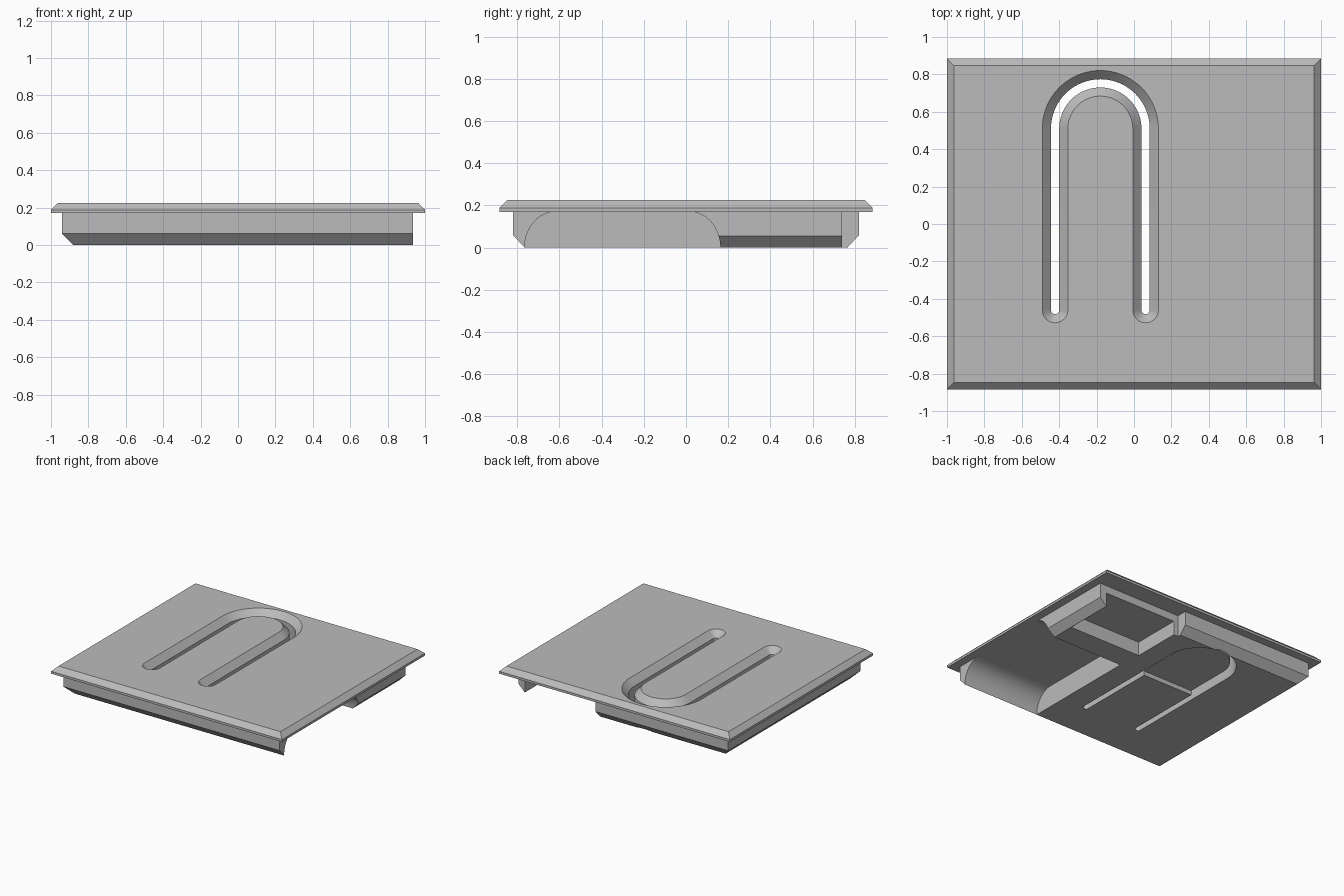
import bpy, bmesh
from math import sin, cos, pi
from mathutils import Vector

cube = bpy.data.objects.get("Cube")
if cube:
    bpy.data.objects.remove(cube)

grey = bpy.data.materials.new("plain grey")
grey.use_nodes = True
COLOUR = (0.5, 0.5, 0.5, 1)
grey.diffuse_color = COLOUR
grey.node_tree.nodes["Principled BSDF"].inputs["Base Color"].default_value = COLOUR


def loft(name, rings):
    """Closed solid through matching rings of points."""
    bm = bmesh.new()
    loops = [[bm.verts.new(p) for p in ring] for ring in rings]
    n = len(loops[0])
    for a, b in zip(loops, loops[1:]):
        for i in range(n):
            j = (i + 1) % n
            bm.faces.new((a[i], a[j], b[j], b[i]))
    bm.faces.new(loops[0])
    bm.faces.new(loops[-1])
    bmesh.ops.recalc_face_normals(bm, faces=bm.faces[:])
    mesh = bpy.data.meshes.new(name)
    bm.to_mesh(mesh)
    bm.free()
    mesh.materials.append(grey)
    obj = bpy.data.objects.new(name, mesh)
    bpy.context.collection.objects.link(obj)
    return obj


def rect(x0, x1, y0, y1, z):
    return [(x0, y0, z), (x1, y0, z), (x1, y1, z), (x0, y1, z)]


def box(name, x0, x1, y0, y1, z0, z1):
    return loft(name, [rect(x0, x1, y0, y1, z) for z in (z0, z1)])


def arc(cx, cy, r, a0, a1, n):
    return [(cx + r * cos(a0 + (a1 - a0) * i / n),
             cy + r * sin(a0 + (a1 - a0) * i / n)) for i in range(n + 1)]


def activate(obj):
    bpy.ops.object.select_all(action='DESELECT')
    obj.select_set(True)
    bpy.context.view_layer.objects.active = obj


def cut(obj, cutter):
    cutter.hide_render = True
    activate(obj)
    mod = obj.modifiers.new("cut", 'BOOLEAN')
    mod.operation = 'DIFFERENCE'
    mod.solver = 'EXACT'
    mod.object = cutter
    bpy.ops.object.modifier_apply(modifier=mod.name)


# Top plate with a bevelled rim
plate = loft("top_plate", [rect(-1, 1, -.885, .885, .17),
                           rect(-1, 1, -.885, .885, .188),
                           rect(-.962, .962, -.847, .847, .225)])

# Lower body with chamfered bottom edges
body = loft("lower_body", [rect(-.88, .935, -.765, .765, 0),
                           rect(-.94, .935, -.82, .82, .06),
                           rect(-.94, .935, -.82, .82, .175)])

# U-shaped slot: funnel on top, straight walls below
CX, CY, R, END = -.18, .51, .242, -.46


def slot_outline(r, z):
    pts = arc(CX, CY, R + r, 0, pi, 40)
    pts += arc(CX - R, END, r, pi, 2 * pi, 12)
    pts += arc(CX, CY, R - r, pi, 0, 40)
    pts += arc(CX + R, END, r, pi, 2 * pi, 12)
    return [(x, y, z) for x, y in pts]


slot = loft("slot_cutter", [slot_outline(.022, -.1), slot_outline(.022, .177),
                            slot_outline(.08, .237)])

# Shallow relief under the tongue, inside the slot
relief_pts = arc(CX, CY, R, 0, pi, 40) + [(CX - R, .16), (CX + R, .16)]
relief = loft("relief_cutter", [[(x, y, z) for x, y in relief_pts] for z in (-.1, .035)])

# Scooped hollow with rounded walls, open to one side
Y0, Y1, RY, TOP = -.765, .163, .15, .171
quarter = [(RY * (1 - cos(i * pi / 32)), TOP * sin(i * pi / 32)) for i in range(17)]
scoop_pts = [(Y0, -.1)] + [(Y0 + dy, z) for dy, z in quarter]
scoop_pts += [(Y1 - dy, z) for dy, z in reversed(quarter)] + [(Y1, -.1)]
scoop = loft("scoop_cutter", [[(x, y, z) for y, z in scoop_pts] for x in (.265, 1.2)])

# Chamfer on the side lip, behind the scoop
lip_pts = [(.875, -.005), (1, .12), (1, -.1), (.875, -.1)]
lip = loft("lip_cutter", [[(x, y, z) for x, z in lip_pts] for y in (-.3, 1)])

# Rear pocket and the open rear corner
pocket = box("pocket_cutter", .25, .878, .35, 1, -.1, .11)
corner = box("corner_cutter", .21, 1.2, .74, 1.2, -.1, .171)

cutters = [scoop, lip, pocket, corner, relief, slot]
for cutter in cutters:
    cut(body, cutter)
cut(plate, slot)
for cutter in cutters:
    bpy.data.objects.remove(cutter)

for part in (plate, body):
    activate(part)
    bpy.ops.object.shade_smooth_by_angle(angle=pi / 7)
